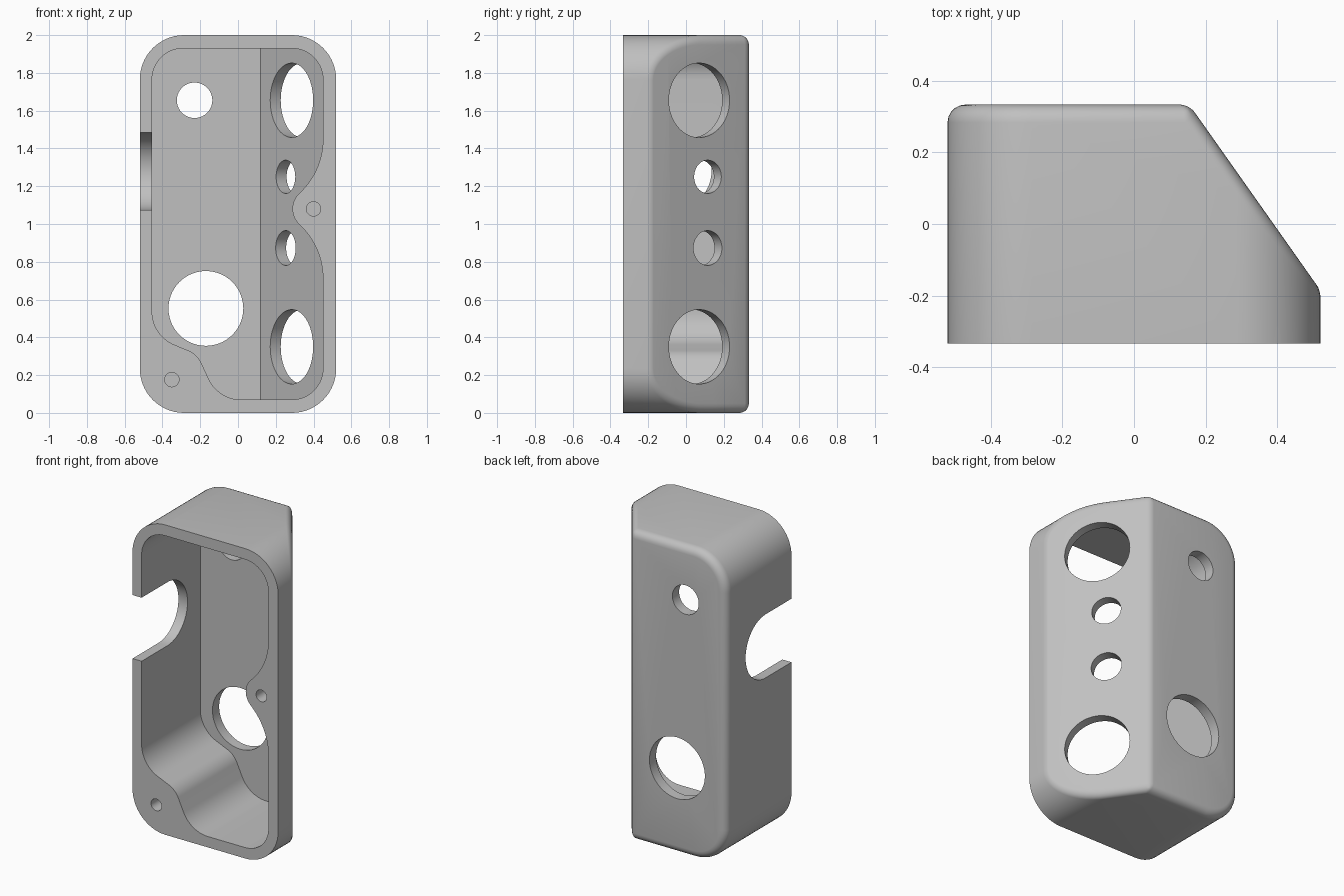
import bpy, bmesh, math
from mathutils import Vector

if "Cube" in bpy.data.objects:
    bpy.data.objects.remove(bpy.data.objects["Cube"])

Y = 0.333                                      # half depth
SLOPE = Vector((0.817, 0.577, 0)).normalized() # normal of the slanted face
EDGE = Vector((0.154, Y, 0))                   # point on the slanted face
WALL = 0.068

grey = bpy.data.materials.new("mid grey")
grey.diffuse_color = (0.53, 0.53, 0.53, 1)
grey.use_nodes = True
grey.node_tree.nodes["Principled BSDF"].inputs["Base Color"].default_value = grey.diffuse_color


def rounded(corners, seg=14):
    """Polygon of (x, z, radius) corners turned into a filleted outline."""
    pts = []
    for i, (x, z, r) in enumerate(corners):
        p = Vector((x, z))
        a = (Vector(corners[i - 1][:2]) - p).normalized()
        b = (Vector(corners[(i + 1) % len(corners)][:2]) - p).normalized()
        half = a.angle(b) / 2
        centre = p + (a + b).normalized() * (r / math.sin(half))
        s = p + a * (r / math.tan(half)) - centre
        e = p + b * (r / math.tan(half)) - centre
        sweep = s.angle(e)
        for k in range(seg + 1):
            t = k / seg
            v = (s * math.sin((1 - t) * sweep) + e * math.sin(t * sweep)) / math.sin(sweep)
            pts.append(centre + v)
    return pts


def add_object(name, bm):
    bmesh.ops.recalc_face_normals(bm, faces=bm.faces)
    me = bpy.data.meshes.new(name)
    bm.to_mesh(me)
    bm.free()
    me.materials.append(grey)
    ob = bpy.data.objects.new(name, me)
    bpy.context.collection.objects.link(ob)
    return ob


def prism(outline, y0, y1, slant_offset):
    """Outline extruded along y, with the slanted side sliced off."""
    bm = bmesh.new()
    face = bm.faces.new([bm.verts.new((p.x, y0, p.y)) for p in outline])
    new = bmesh.ops.extrude_face_region(bm, geom=[face])["geom"]
    bmesh.ops.translate(bm, vec=(0, y1 - y0, 0),
                        verts=[v for v in new if isinstance(v, bmesh.types.BMVert)])
    cut = bmesh.ops.bisect_plane(bm, geom=bm.verts[:] + bm.edges[:] + bm.faces[:],
                                 plane_co=EDGE - SLOPE * slant_offset,
                                 plane_no=SLOPE, clear_outer=True)
    rim = [e for e in cut["geom_cut"] if isinstance(e, bmesh.types.BMEdge)]
    bmesh.ops.holes_fill(bm, edges=rim, sides=0)
    bmesh.ops.recalc_face_normals(bm, faces=bm.faces)
    return bm


def apply_mods(ob):
    bpy.ops.object.select_all(action='DESELECT')
    bpy.context.view_layer.objects.active = ob
    ob.select_set(True)
    for m in list(ob.modifiers):
        bpy.ops.object.modifier_apply(modifier=m.name)


def subtract(ob, cutter):
    m = ob.modifiers.new("cut", 'BOOLEAN')
    m.operation, m.solver, m.object = 'DIFFERENCE', 'EXACT', cutter
    cutter.hide_render = True
    apply_mods(ob)
    bpy.data.objects.remove(cutter)


def drill(ob, centre, axis, r, depth, seg=56):
    bm = bmesh.new()
    bmesh.ops.create_cone(bm, cap_ends=True, segments=seg, radius1=r, radius2=r, depth=depth)
    cutter = add_object("drill", bm)
    cutter.rotation_mode = 'QUATERNION'
    cutter.rotation_quaternion = Vector(axis).to_track_quat('Z', 'Y')
    cutter.location = centre
    bpy.context.view_layer.update()
    subtract(ob, cutter)


# Outer shell: rounded block with one slanted side, filleted away from the open front
R = 0.235
bm = prism(rounded([(-0.52, 0, R), (0.52, 0, R), (0.52, 2, R), (-0.52, 2, R)]), -Y, Y, 0)
weight = bm.edges.layers.float.new("bevel_weight_edge")
for e in bm.edges:
    angle = e.calc_face_angle(0)
    if angle > math.radians(20) and min(v.co.y for v in e.verts) > -Y + 0.01:
        e[weight] = min(1, math.tan(angle / 2))   # constant fillet radius
housing = add_object("housing", bm)
bev = housing.modifiers.new("fillet", 'BEVEL')
bev.limit_method, bev.width, bev.segments = 'WEIGHT', 0.05, 5
bev.use_clamp_overlap = False
apply_mods(housing)

# Cavity: follows the walls and swerves round two screw bosses
C = 0.165
cavity = rounded([
    (-0.455, 0.41, 0.19), (-0.215, 0.31, 0.13), (-0.105, 0.07, 0.19),   # lower boss
    (0.45, 0.07, C),
    (0.45, 0.872, 0.39), (0.242, 1.08, 0.112), (0.45, 1.288, 0.39),     # side boss
    (0.45, 1.93, C), (-0.455, 1.93, C)])
subtract(housing, add_object("cavity", prism(cavity, -Y - 0.1, Y - WALL, WALL)))

# Round openings through the back wall
for x, z, r in [(-0.23, 1.655, 0.094), (-0.17, 0.553, 0.198)]:
    drill(housing, (x, Y, z), (0, 1, 0), r, 0.3)

# Openings through the slanted wall
for y, z, r in [(0.07, 1.655, 0.197), (0.115, 1.25, 0.088),
                (0.115, 0.873, 0.092), (0.07, 0.35, 0.197)]:
    x = EDGE.x + (Y - y) * SLOPE.y / SLOPE.x
    drill(housing, (x, y, z), SLOPE, r, 0.26)

# Blind screw holes in the bosses
for x, z in [(0.40, 1.08), (-0.35, 0.176)]:
    drill(housing, (x, -Y, z), (0, 1, 0), 0.038, 0.36, 28)

# Cable slot in the left wall: open at the front, round at the back
slot_r, slot_y, slot_z = 0.205, -0.07, 1.28
bm = bmesh.new()
loop = [(-Y - 0.1, slot_z - slot_r)]
for k in range(29):
    a = -math.pi / 2 + math.pi * k / 28
    loop.append((slot_y + slot_r * math.cos(a), slot_z + slot_r * math.sin(a)))
loop.append((-Y - 0.1, slot_z + slot_r))
face = bm.faces.new([bm.verts.new((-0.6, y, z)) for y, z in loop])
new = bmesh.ops.extrude_face_region(bm, geom=[face])["geom"]
bmesh.ops.translate(bm, vec=(0.2, 0, 0),
                    verts=[v for v in new if isinstance(v, bmesh.types.BMVert)])
subtract(housing, add_object("slot", bm))

# Smooth curves, sharp cut edges
bpy.ops.object.select_all(action='DESELECT')
housing.select_set(True)
bpy.context.view_layer.objects.active = housing
bpy.ops.object.shade_smooth_by_angle(angle=math.radians(25))
